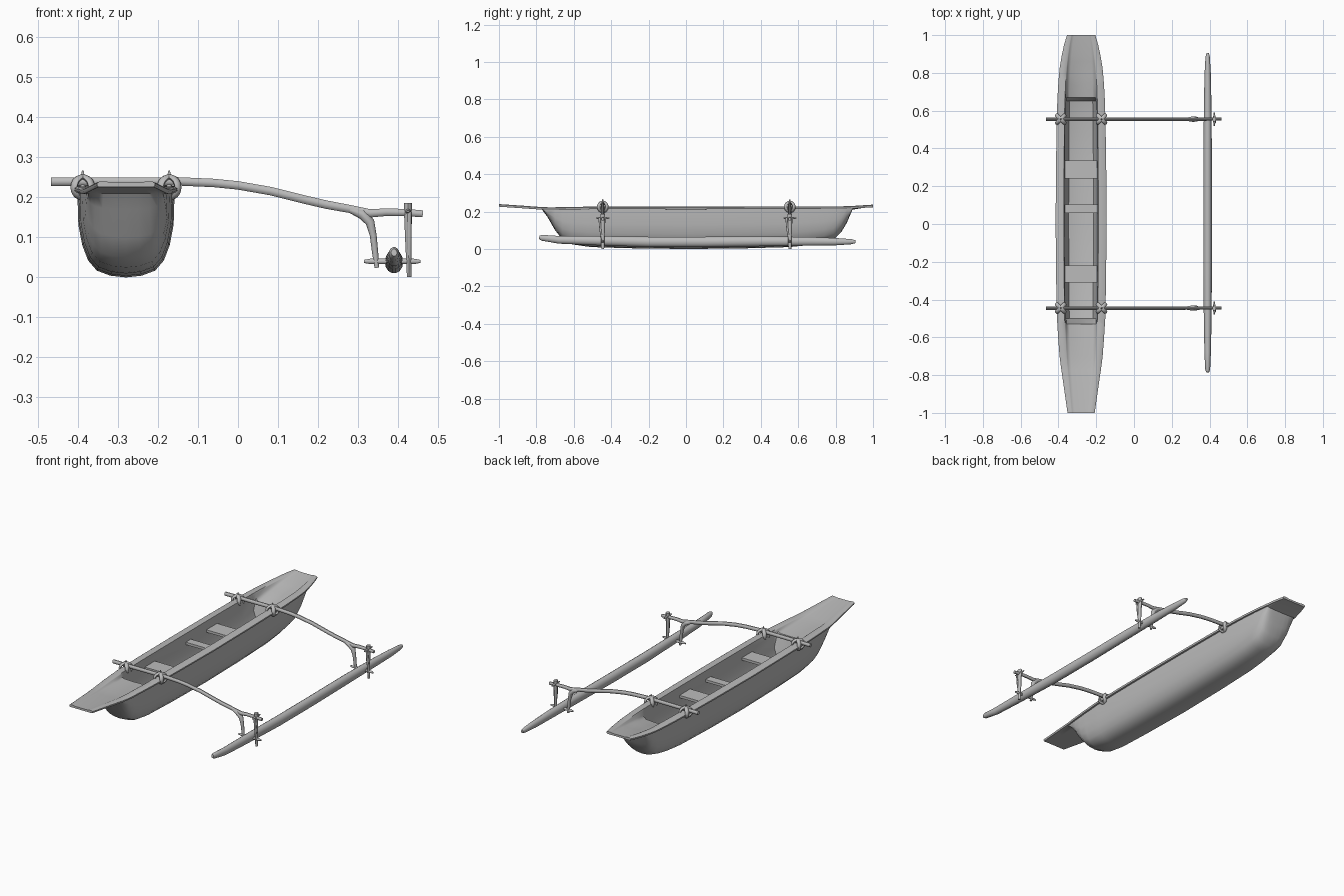
import bpy, bmesh, math
from mathutils import Vector, Matrix

if "Cube" in bpy.data.objects:
    bpy.data.objects.remove(bpy.data.objects["Cube"], do_unlink=True)

wood = bpy.data.materials.new("plain grey")
wood.use_nodes = True
GREY = (0.5, 0.5, 0.5, 1)
wood.diffuse_color = GREY
wood.node_tree.nodes["Principled BSDF"].inputs["Base Color"].default_value = GREY

HULL_X = -0.28
FLOAT_X = 0.39


def finish(name, bm, angle=40):
    bmesh.ops.recalc_face_normals(bm, faces=bm.faces)
    mesh = bpy.data.meshes.new(name)
    bm.to_mesh(mesh)
    bm.free()
    mesh.materials.append(wood)
    obj = bpy.data.objects.new(name, mesh)
    bpy.context.collection.objects.link(obj)
    bpy.ops.object.select_all(action='DESELECT')
    obj.select_set(True)
    bpy.context.view_layer.objects.active = obj
    bpy.ops.object.shade_smooth_by_angle(angle=math.radians(angle))
    return obj


def loft(name, rings, angle=40):
    """Skin closed rings of equal length and cap both ends."""
    bm = bmesh.new()
    rows = [[bm.verts.new(p) for p in ring] for ring in rings]
    n = len(rows[0])
    for a, b in zip(rows, rows[1:]):
        for i in range(n):
            j = (i + 1) % n
            bm.faces.new((a[i], a[j], b[j], b[i]))
    bm.faces.new(rows[0])
    bm.faces.new(rows[-1])
    return finish(name, bm, angle)


def tube(name, path, radii, side, squash=1.0, sides=10):
    """Round pole along a planar path; side is the plane's normal."""
    pts = [Vector(p) for p in path]
    side = Vector(side)
    rings = []
    for i, p in enumerate(pts):
        t = (pts[min(i + 1, len(pts) - 1)] - pts[max(i - 1, 0)]).normalized()
        up = side.cross(t)
        r = radii[i] if isinstance(radii, (list, tuple)) else radii
        ring = []
        for k in range(sides):
            a = math.tau * k / sides
            ring.append(p + side * (math.cos(a) * r * squash) + up * (math.sin(a) * r))
        rings.append(ring)
    return loft(name, rings)


def box(name, centre, size):
    bm = bmesh.new()
    bmesh.ops.create_cube(bm, size=1)
    bmesh.ops.scale(bm, vec=size, verts=bm.verts)
    bmesh.ops.translate(bm, vec=centre, verts=bm.verts)
    return finish(name, bm)


def ring_band(name, centre, turn, rx, rz, minor):
    """Upright oval rope loop turned about z."""
    bm = bmesh.new()
    rows = []
    for i in range(20):
        a = math.tau * i / 20
        rows.append([bm.verts.new(((rx + minor * math.cos(b)) * math.cos(a),
                                   1.5 * minor * math.sin(b),
                                   (rz + minor * math.cos(b)) * math.sin(a)))
                     for b in (math.tau * k / 8 for k in range(8))])
    for i in range(20):
        a, b = rows[i], rows[(i + 1) % 20]
        for k in range(8):
            m = (k + 1) % 8
            bm.faces.new((a[k], a[m], b[m], b[k]))
    bmesh.ops.transform(bm, verts=bm.verts,
                        matrix=Matrix.Translation(centre) @ Matrix.Rotation(turn, 4, 'Z'))
    return finish(name, bm, 60)


# Hull stations: y, lip half width, keel height, gunwale height, inner floor drop
stations = [
    (-1.0, .072, .23, .240, .003), (-.88, .089, .22, .232, .004),
    (-.77, .105, .21, .224, .006), (-.74, .109, .17, .223, .008),
    (-.70, .114, .10, .223, .010), (-.66, .117, .05, .224, .013),
    (-.61, .121, .025, .225, .016), (-.53, .126, .013, .226, .02),
    (-.50, .128, .010, .227, .155), (-.30, .132, .004, .227, .175),
    (0.0, .135, .000, .226, .18), (.30, .133, .003, .227, .175),
    (.55, .129, .010, .228, .17), (.65, .126, .02, .228, .15),
    (.67, .125, .023, .228, .05), (.74, .121, .035, .228, .035),
    (.79, .117, .05, .228, .026), (.83, .113, .09, .228, .02),
    (.86, .108, .14, .229, .015), (.89, .103, .21, .230, .011),
    (.95, .090, .22, .234, .006), (1.0, .075, .23, .237, .003)]
BODY = [(0, 0), (.32, .02), (.6, .08), (.78, .2), (.9, .38), (.98, .62), (1, 1)]


def hull_section(y, w, keel, gun, drop):
    low = gun - .014
    keel = min(keel, low)
    body = w * .9
    half = [(u * body, keel + v * (low - keel)) for u, v in BODY]
    inner = w * .65
    half += [(w - .003, low), (w, low + .004), (w, gun - .004), (w - .006, gun),
             (inner + .004, gun), (inner, gun - .15 * drop), (inner * .95, gun - .6 * drop),
             (inner * .75, gun - .92 * drop), (0, gun - drop)]
    full = half + [(-x, z) for x, z in reversed(half[1:-1])]
    return [(HULL_X + x, y, z) for x, z in full]


loft("hull", [hull_section(*s) for s in stations], 45)

# Seats across the hull
for label, y, depth in (("front", -.265, .09), ("middle", .08, .045), ("rear", .288, .095)):
    box(label + "_seat", (HULL_X, y, .175), (.172, depth, .014))

# Outrigger float
float_path = [(-.785, .062, .009), (-.77, .06, .016), (-.68, .049, .021), (-.5, .045, .025),
              (-.2, .038, .028), (.1, .038, .028), (.4, .041, .027), (.65, .041, .024),
              (.8, .039, .020), (.885, .039, .014), (.905, .039, .008)]
tube("outrigger_float", [(FLOAT_X, y, z) for y, z, r in float_path],
     [r for y, z, r in float_path], (1, 0, 0), .82, 14)

# Two booms with forks, stakes, pegs and lashings
boom = [(-.467, .239), (-.15, .24), (-.06, .236), (0, .23), (.08, .216), (.16, .196),
        (.22, .182), (.28, .171), (.33, .16), (.37, .163), (.42, .162), (.462, .159)]
branch = [(.28, .169), (.31, .158), (.33, .138), (.338, .105), (.343, .06), (.347, .024)]
for label, y in (("front", -.445), ("rear", .555)):
    tube(label + "_boom", [(x, y, z) for x, z in boom],
         [.011] * 7 + [.0105, .011, .010, .0095, .009], (0, 1, 0), .85)
    tube(label + "_fork_branch", [(x, y, z) for x, z in branch],
         [.008, .013, .012, .009, .008, .006], (0, 1, 0), 1.1)
    tube(label + "_stake", [(.428, y, .001), (.426, y, .08), (.425, y, .15), (.425, y, .186)],
         [.006, .008, .010, .010], (0, 1, 0), 1.3)
    tube(label + "_float_peg", [(.315, y, .04), (.33, y, .04), (.44, y, .04), (.456, y, .04)],
         [.004, .007, .007, .004], (0, 1, 0))
    tube(label + "_stake_peg", [(.425, y - .035, .165), (.425, y, .165), (.425, y + .035, .165)],
         [.003, .008, .003], (1, 0, 0))
    # Brace leaning from the boom end to the float
    tube(label + "_brace", [(.428, y - .018, .165), (.428, y - .012, .1), (.428, y, .03)],
         [.006, .006, .005], (1, 0, 0))
    for side, sign in (("left", 1), ("right", -1)):
        x = HULL_X + sign * .108
        for n, turn in enumerate((45, -45)):
            ring_band(f"{label}_{side}_lashing_{n + 1}", (x, y, .225),
                      math.radians(turn), .031, .026, .007)
        tube(f"{label}_{side}_lashing_pin", [(x, y, .2), (x, y, .25), (x, y, .267)],
             [.008, .006, .002], (0, 1, 0))
